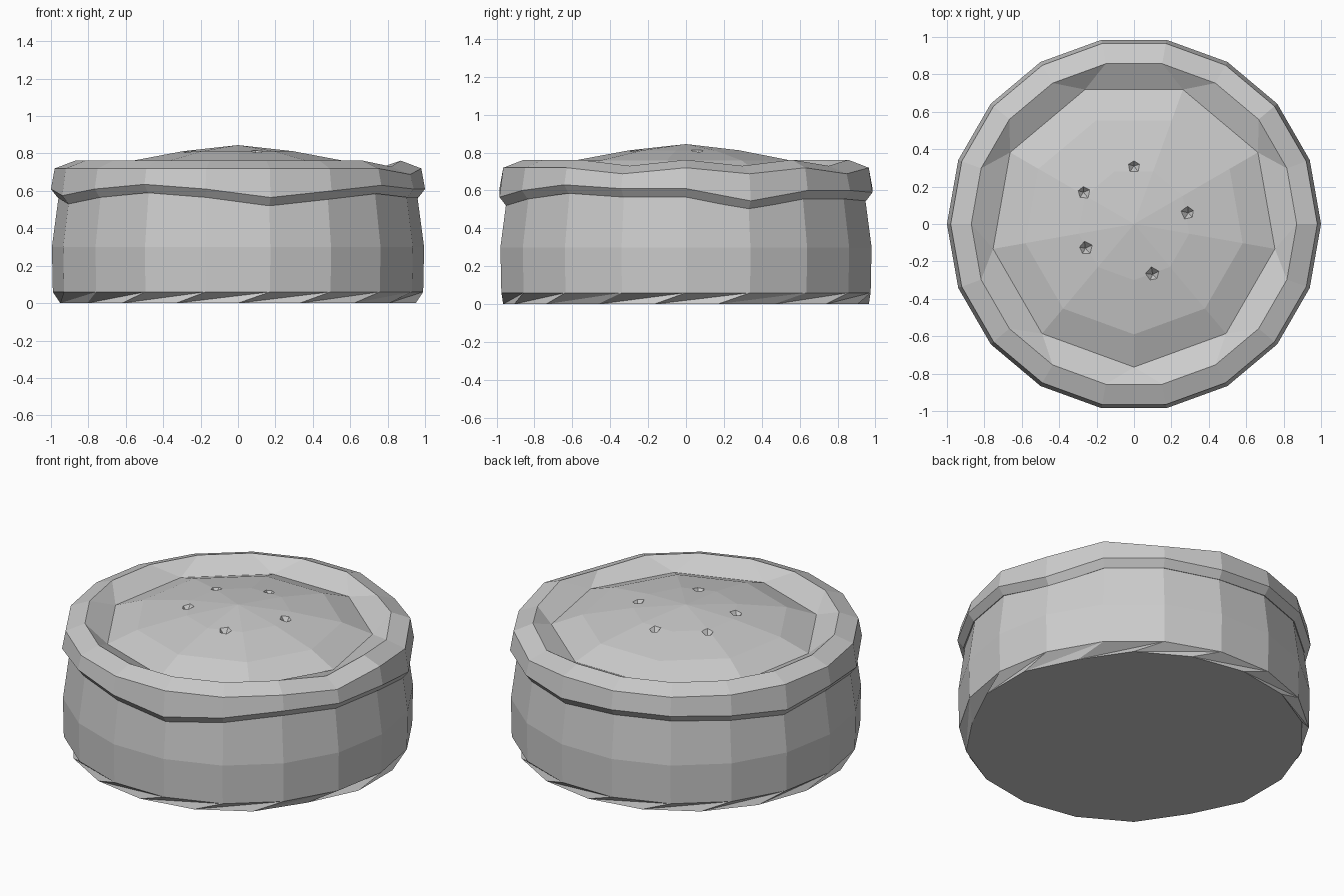
import bpy, bmesh, math

if "Cube" in bpy.data.objects:
    bpy.data.objects.remove(bpy.data.objects["Cube"])

N = 18
crust_mat = bpy.data.materials.new("plain grey")
crust_mat.diffuse_color = (0.6, 0.6, 0.6, 1)
crust_mat.use_nodes = True
crust_mat.node_tree.nodes["Principled BSDF"].inputs["Base Color"].default_value = crust_mat.diffuse_color


def ring(r, z, start=0.0, n=N):
    """Ring of points; r and z may be numbers or functions of the index."""
    pts = []
    for i in range(n):
        a = math.radians(start + 360 / n * i)
        rr = r(i) if callable(r) else r
        zz = z(i) if callable(z) else z
        pts.append((rr * math.cos(a), rr * math.sin(a), zz))
    return pts


def loft(name, rings, zigzag=(), tip=None):
    """Skin rings from bottom to top; zigzag bands get triangles."""
    bm = bmesh.new()
    rows = [[bm.verts.new(p) for p in pts] for pts in rings]
    for k, (a, b) in enumerate(zip(rows, rows[1:])):
        for i in range(N):
            j = (i + 1) % N
            if k in zigzag:
                bm.faces.new((a[i], b[j], b[i]))
                bm.faces.new((a[i], a[j], b[j]))
            else:
                bm.faces.new((a[i], a[j], b[j], b[i]))
    bm.faces.new(rows[0][::-1])
    if tip:
        t = bm.verts.new(tip)
        for i in range(N):
            bm.faces.new((rows[-1][i], rows[-1][(i + 1) % N], t))
    else:
        bm.faces.new(rows[-1])
    bmesh.ops.remove_doubles(bm, verts=bm.verts, dist=0.0005)
    bmesh.ops.recalc_face_normals(bm, faces=bm.faces)
    me = bpy.data.meshes.new(name)
    bm.to_mesh(me)
    bm.free()
    me.materials.append(crust_mat)
    ob = bpy.data.objects.new(name, me)
    bpy.context.collection.objects.link(ob)
    return ob


# Pie body: bottom corners sit halfway between the wall corners
loft("pie_body", [
    ring(lambda i: 0.93 if i in (1, 10, 16) else 0.965, 0.0, start=10),
    ring(0.99, 0.06, start=20),
    ring(0.995, 0.30, start=20),
    ring(0.955, 0.60, start=20),
], zigzag=(0,))

# Lid: wavy lower edge, wavy rim on the right, nine-sided sunken dome
EDGE = [.61, .545, .60, .60, .59, .61, .61, .60, .57,
        .61, .575, .61, .635, .61, .565, .60, .63, .61]


def dip(i):
    return -0.032 if i in (1, 3, 17) else 0.0


def nine(r, z):
    """Nine-sided ring with doubled corners, matching the eighteen-sided rim."""
    pts = []
    for i in range(N):
        a = math.radians(-90 + 40 * ((20 * i + 100) // 40))
        pts.append((r * math.cos(a), r * math.sin(a), z))
    return pts


lid = loft("pie_lid", [
    ring(0.93, lambda i: EDGE[i] - 0.04),
    ring(0.965, lambda i: EDGE[i] - 0.045),
    ring(1.0, lambda i: EDGE[i]),
    ring(0.98, lambda i: 0.72 + dip(i)),
    ring(0.87, lambda i: 0.762 + dip(i)),
    nine(0.765, 0.69),
    nine(0.59, 0.758),
    nine(0.30, 0.812),
], tip=(0, 0, 0.845))

# Steam holes: small pointed dents cut into the dome
for k, (x, y) in enumerate([(0, .31), (-.27, .17), (.29, .06), (-.26, -.13), (.10, -.27)]):
    bpy.ops.mesh.primitive_cone_add(vertices=5, radius1=0.0, radius2=0.08, depth=0.09,
                                    location=(x, y, 0.815), rotation=(0, 0, k * 1.3))
    cutter = bpy.context.object
    cutter.name = "steam_hole_cutter"
    cutter.data.materials.append(crust_mat)
    cutter.hide_render = True
    cutter.hide_set(True)
    mod = lid.modifiers.new("steam_hole", 'BOOLEAN')
    mod.operation = 'DIFFERENCE'
    mod.solver = 'EXACT'
    mod.object = cutter
